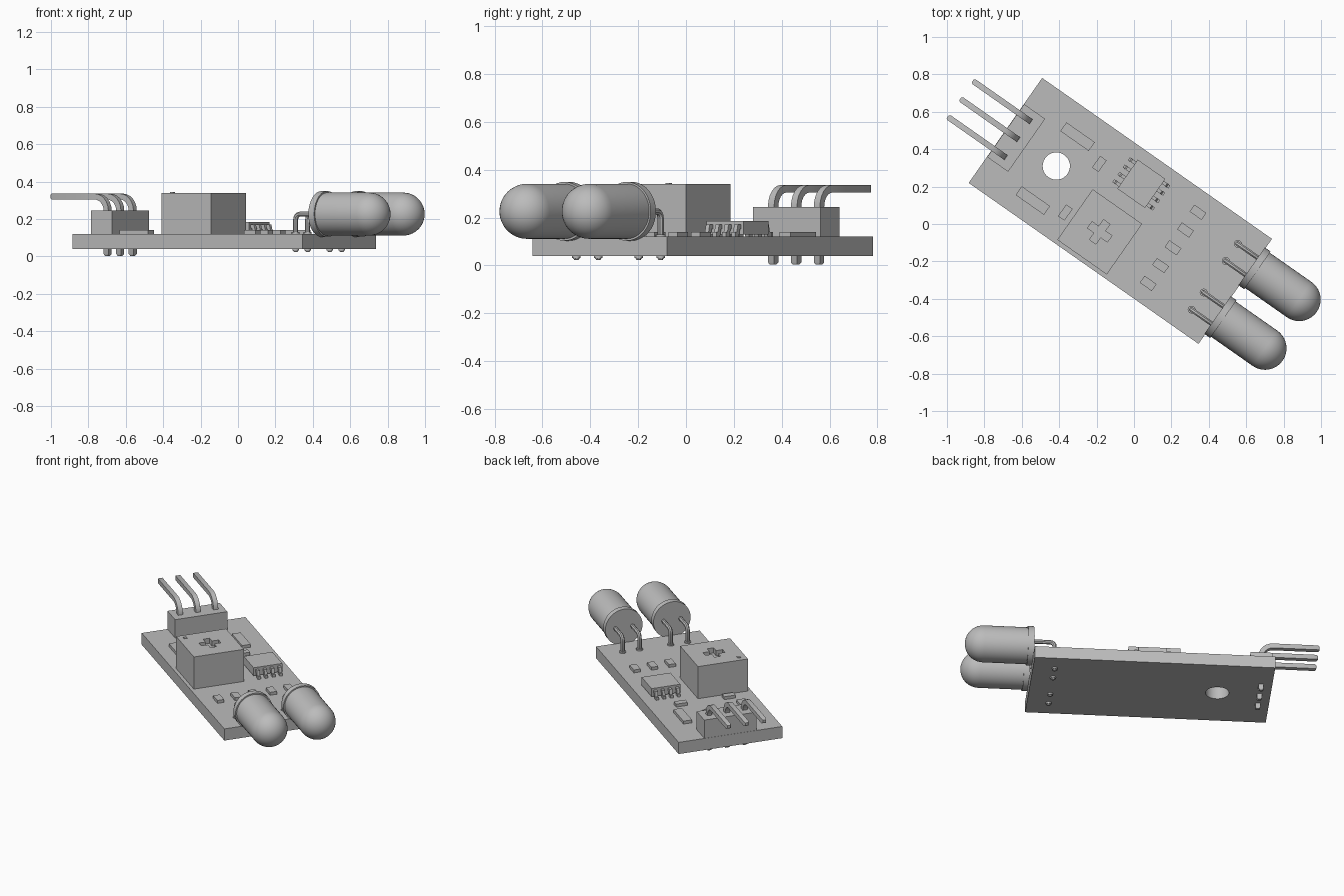
import bpy, bmesh, math
from mathutils import Matrix, Vector

if "Cube" in bpy.data.objects:
    bpy.data.objects.remove(bpy.data.objects["Cube"])

# One plain grey for the whole model
grey = bpy.data.materials.new("plain_grey")
grey.use_nodes = True
grey.diffuse_color = (0.5, 0.5, 0.5, 1)
grey.node_tree.nodes["Principled BSDF"].inputs["Base Color"].default_value = (0.5, 0.5, 0.5, 1)

# Board frame: parts are laid out along the board, which is turned on the ground
FRAME = Matrix.Translation((-0.073, 0.07, 0)) @ Matrix.Rotation(math.radians(-35), 4, "Z")
BOARD_TOP = 0.12


def finish(bm, name, smooth=False):
    bmesh.ops.recalc_face_normals(bm, faces=bm.faces)
    mesh = bpy.data.meshes.new(name)
    bm.to_mesh(mesh)
    bm.free()
    mesh.materials.append(grey)
    obj = bpy.data.objects.new(name, mesh)
    bpy.context.collection.objects.link(obj)
    obj.matrix_world = FRAME
    if smooth:
        bpy.ops.object.select_all(action="DESELECT")
        obj.select_set(True)
        bpy.context.view_layer.objects.active = obj
        bpy.ops.object.shade_smooth_by_angle(angle=math.radians(35))
    return obj


def box(name, x, y, sx, sy, z0, z1):
    bm = bmesh.new()
    place = Matrix.Translation((x, y, (z0 + z1) / 2)) @ Matrix.Diagonal((sx, sy, z1 - z0, 1))
    bmesh.ops.create_cube(bm, size=1, matrix=place)
    return finish(bm, name)


def cylinder(name, x, y, r, z0, z1, sides=32):
    bm = bmesh.new()
    bmesh.ops.create_cone(bm, cap_ends=True, segments=sides, radius1=r, radius2=r,
                          depth=z1 - z0, matrix=Matrix.Translation((x, y, (z0 + z1) / 2)))
    return finish(bm, name, True)


def cut(obj, cutter):
    cutter.hide_render = True
    mod = obj.modifiers.new("cut", "BOOLEAN")
    mod.operation = "DIFFERENCE"
    mod.solver = "EXACT"
    mod.object = cutter
    bpy.context.view_layer.objects.active = obj
    bpy.ops.object.modifier_apply(modifier=mod.name)
    bpy.data.objects.remove(cutter)


def wire(name, path, y, width, sides=4, taper=True):
    """Sweep a regular section along a path in the x-z plane."""
    bm = bmesh.new()
    pts = [Vector((x, 0, z)) for x, z in path]
    if taper:
        for i, j in ((0, 1), (-1, -2)):
            step = (pts[j] - pts[i]).normalized() * width * 0.3
            pts.insert(1 if i == 0 else len(pts) - 1, pts[i] + step)
    rings = []
    r = width / 2 / math.cos(math.pi / sides)
    for i, p in enumerate(pts):
        a = (p - pts[i - 1]).normalized() if i else None
        b = (pts[i + 1] - p).normalized() if i < len(pts) - 1 else None
        t = ((a or b) + (b or a)).normalized()
        normal = Vector((-t.z, 0, t.x))
        stretch = 1 / max(0.5, t.dot(a or b))
        size = r * (0.6 if taper and i in (0, len(pts) - 1) else 1)
        ring = []
        for k in range(sides):
            ang = 2 * math.pi * (k + 0.5) / sides
            co = p + normal * size * stretch * math.cos(ang) + Vector((0, y + size * math.sin(ang), 0))
            ring.append(bm.verts.new(co))
        rings.append(ring)
    for r0, r1 in zip(rings, rings[1:]):
        for k in range(sides):
            n = (k + 1) % sides
            bm.faces.new((r0[k], r0[n], r1[n], r1[k]))
    bm.faces.new(rings[0])
    bm.faces.new(rings[-1])
    return finish(bm, name, True)


def bend(cx, cz, radius, a0, a1, steps=6):
    angles = [math.radians(a0 + (a1 - a0) * i / steps) for i in range(steps + 1)]
    return [(cx + radius * math.cos(a), cz + radius * math.sin(a)) for a in angles]


# Circuit board with its mounting hole
board = box("circuit_board", 0, 0, 1.5, 0.685, 0.04, BOARD_TOP)
cut(board, cylinder("hole_cutter", -0.418, 0, 0.073, 0, 0.2))

# Adjuster block with a cross-shaped slot and an index mark
px, py = -0.026, -0.155
adjuster = box("adjuster_block", px, py, 0.323, 0.33, BOARD_TOP, 0.34)
cut(adjuster, box("slot_cutter_long", px, py, 0.13, 0.042, 0.305, 0.36))
cut(adjuster, box("slot_cutter_cross", px, py, 0.042, 0.13, 0.305, 0.36))
box("adjuster_mark", px - 0.12, py - 0.12, 0.02, 0.02, 0.339, 0.344)

# Header block and its three bent pins
box("header_block", -0.68, 0, 0.137, 0.345, BOARD_TOP, 0.245)
for i in (-1, 0, 1):
    path = [(-0.68, 0.003)] + bend(-0.755, 0.245, 0.075, 0, 90) + [(-1.045, 0.32)]
    wire("header_pin", path, i * 0.117, 0.031)

# Chip with four stepped legs on each side
cx, cy = 0.009, 0.183
box("chip_body", cx, cy, 0.18, 0.19, 0.13, 0.185)
for side in (-1, 1):
    for i in range(4):
        path = [(cx + side * d, z) for d, z in
                ((0.08, 0.162), (0.105, 0.162), (0.113, 0.13), (0.132, 0.13))]
        wire("chip_leg", path, cy + (i - 1.5) * 0.048, 0.019, taper=False)

# Flat surface parts
for y in (0.194, -0.223):
    box("long_surface_part", -0.415, y, 0.185, 0.057, BOARD_TOP, 0.14)
for y in (0.141, -0.176):
    box("small_surface_part", -0.236, y, 0.042, 0.076, BOARD_TOP, 0.14)
for i in range(-2, 3):
    box("row_surface_part", 0.344, i * 0.116, 0.078, 0.045, BOARD_TOP, 0.14)

# Two domed lamps lying past the board edge, each with two bent leads
LAMP_Z, R = 0.226, 0.115
profile = [(0.745, 0), (0.745, 0.123), (0.783, 0.123), (0.783, R)] + bend(1.055, 0, R, 90, 0, 10)
for y in (0.16, -0.158):
    bm = bmesh.new()
    verts = [bm.verts.new((x, y, LAMP_Z + r)) for x, r in profile]
    edges = [bm.edges.new(pair) for pair in zip(verts, verts[1:])]
    bmesh.ops.spin(bm, geom=verts + edges, cent=(0, y, LAMP_Z), axis=(1, 0, 0),
                   angle=2 * math.pi, steps=40, use_duplicate=False)
    bmesh.ops.remove_doubles(bm, verts=bm.verts, dist=0.0005)
    finish(bm, "lamp", True)
    for off in (-0.056, 0.056):
        path = [(0.615, 0.022)] + bend(0.645, LAMP_Z - 0.03, 0.03, 180, 90, 4) + [(0.76, LAMP_Z)]
        wire("lamp_lead", path, y + off, 0.025, 8)
        cylinder("lead_collar", 0.615, y + off, 0.021, BOARD_TOP - 0.005, 0.129, 12)
        cylinder("lead_solder", 0.615, y + off, 0.018, 0.03, 0.045, 12)
